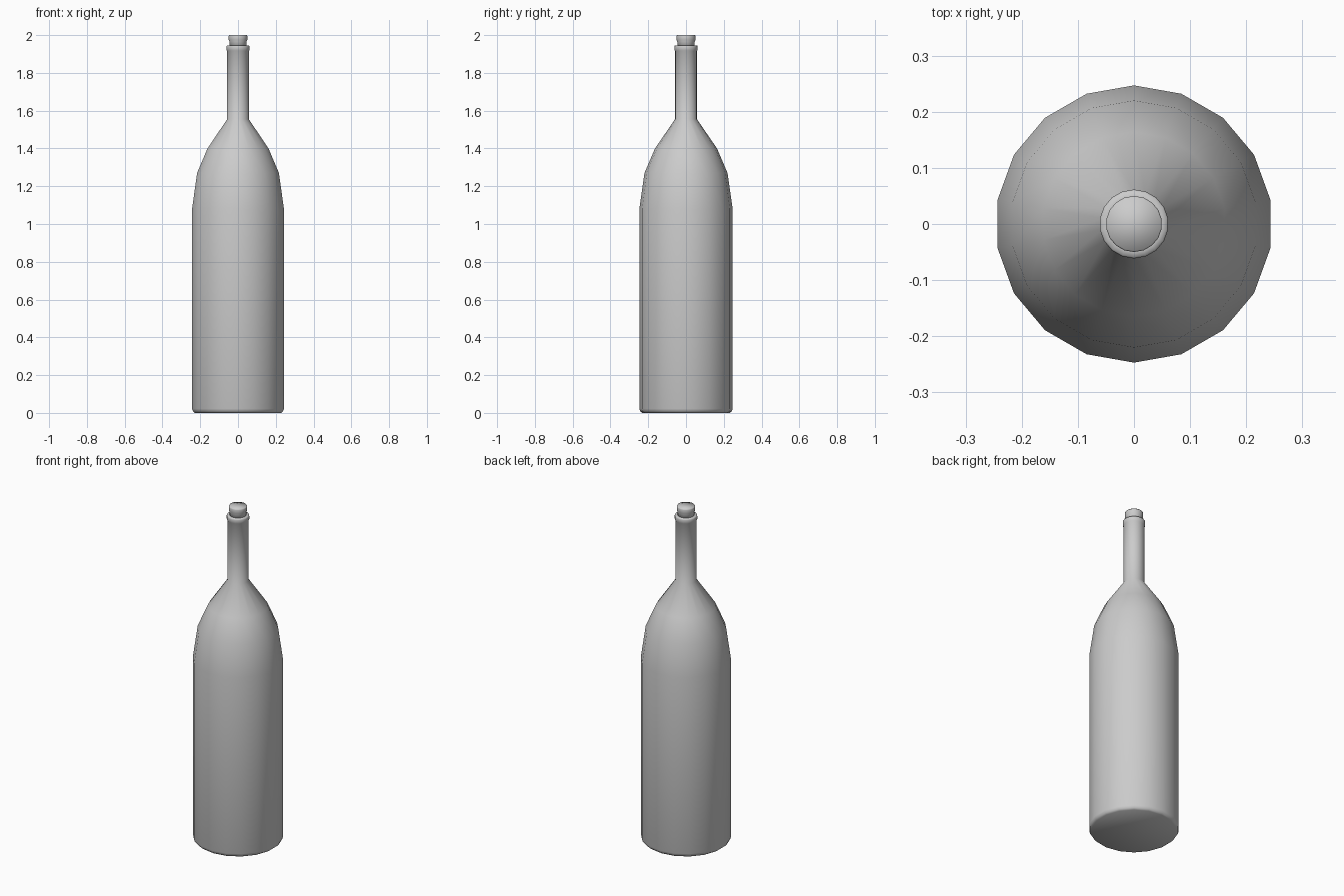
import bpy
import bmesh
from math import sin, cos, tau

SIDES = 18

cube = bpy.data.objects.get("Cube")
if cube:
    bpy.data.objects.remove(cube, do_unlink=True)


def make_material(name, value):
    mat = bpy.data.materials.new(name)
    mat.use_nodes = True
    color = (value, value, value, 1)
    mat.diffuse_color = color
    mat.node_tree.nodes["Principled BSDF"].inputs["Base Color"].default_value = color
    return mat


def lathe(name, profile, mat):
    """Revolve (radius, height) pairs around z and cap both ends."""
    bm = bmesh.new()
    rings = [[bm.verts.new((r * sin(tau * i / SIDES), r * cos(tau * i / SIDES), z))
              for i in range(SIDES)] for r, z in profile]
    for low, high in zip(rings, rings[1:]):
        for i in range(SIDES):
            j = (i + 1) % SIDES
            bm.faces.new((low[i], low[j], high[j], high[i]))
    bm.faces.new(rings[0])
    bm.faces.new(rings[-1])
    bmesh.ops.recalc_face_normals(bm, faces=bm.faces)
    for face in bm.faces:
        face.smooth = True
    mesh = bpy.data.meshes.new(name)
    bm.to_mesh(mesh)
    bm.free()
    mesh.materials.append(mat)
    obj = bpy.data.objects.new(name, mesh)
    bpy.context.collection.objects.link(obj)
    return obj


grey = make_material("plain grey", 0.6)

# Bottle: bevelled foot, straight body, faceted shoulder, neck and lip ring
lathe("bottle", [
    (0.232, 0), (0.242, 0.008), (0.247, 0.022), (0.247, 1.08),
    (0.22, 1.27), (0.164, 1.4), (0.058, 1.555), (0.058, 1.915),
    (0.0615, 1.92), (0.0615, 1.94), (0.059, 1.946), (0.048, 1.946),
], grey)

# Stopper: narrow shank with a slightly flared head
lathe("stopper", [
    (0.046, 1.93), (0.046, 1.965), (0.05, 1.975), (0.05, 1.995), (0.048, 2),
], grey)
